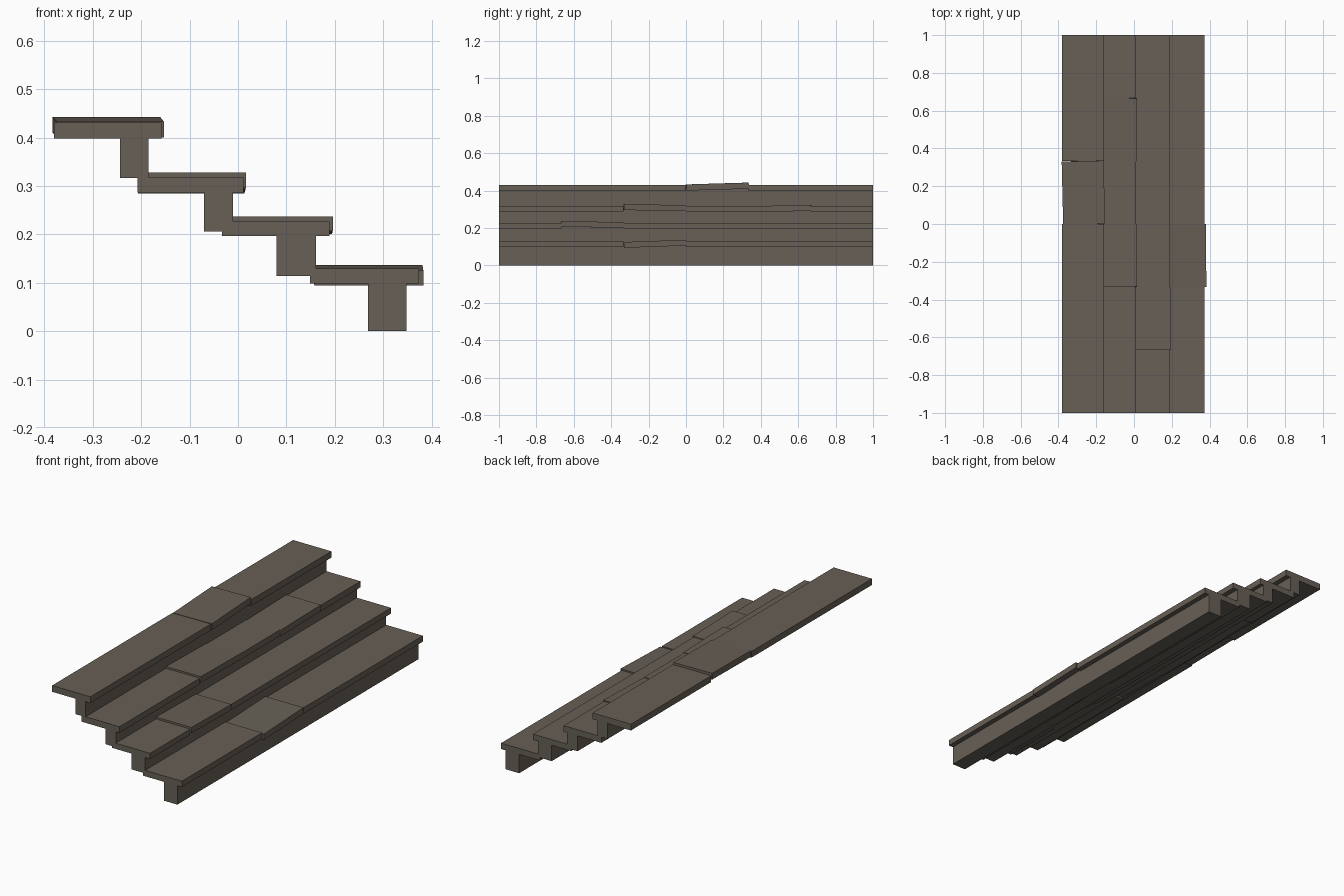
import bpy, bmesh
from mathutils import Matrix, Vector

if "Cube" in bpy.data.objects:
    bpy.data.objects.remove(bpy.data.objects["Cube"])

# Single weathered wood colour
wood = bpy.data.materials.new("weathered_wood")
wood.diffuse_color = (0.135, 0.115, 0.093, 1)
wood.use_nodes = True
wood.node_tree.nodes["Principled BSDF"].inputs["Base Color"].default_value = wood.diffuse_color


def box(name, lo, hi, yaw=0.0, tilt=0.0):
    """Box between two corners, turned about its own centre."""
    lo, hi = Vector(lo), Vector(hi)
    bm = bmesh.new()
    bmesh.ops.create_cube(bm, size=1, matrix=Matrix.Diagonal((*(hi - lo), 1)))
    mesh = bpy.data.meshes.new(name)
    bm.to_mesh(mesh)
    bm.free()
    mesh.materials.append(wood)
    ob = bpy.data.objects.new(name, mesh)
    ob.location = (lo + hi) / 2
    ob.rotation_euler = (tilt, 0, yaw)
    bpy.context.collection.objects.link(ob)
    return ob


# Each step: tread x range, tread z range, riser x range, riser z range
steps = [
    ((-0.380, -0.158), (0.398, 0.431), (-0.244, -0.185), (0.317, 0.410)),
    ((-0.208, 0.011), (0.287, 0.319), (-0.070, -0.010), (0.206, 0.300)),
    ((-0.033, 0.189), (0.197, 0.227), (0.080, 0.161), (0.114, 0.210)),
    ((0.149, 0.374), (0.099, 0.130), (0.269, 0.348), (0.000, 0.115)),
]
# Loose boards: (step, column) -> x shift, z shift, yaw, tilt
loose = {
    (0, 3): (0.001, 0.007, 0.024, 0.030),
    (1, 2): (0.004, 0.006, 0.008, -0.020),
    (1, 4): (0.003, 0.001, -0.008, 0.022),
    (2, 1): (0.006, 0.007, 0.005, -0.018),
    (3, 2): (0.008, 0.001, 0.006, 0.036),
}

COLS = 6
W = 2 / COLS
for r, (tx, tz, rx, rz) in enumerate(steps):
    # Supporting beam under the step
    box(f"riser_beam_{r}", (rx[0], -1, rz[0]), (rx[1], 1, rz[1]))
    # Row of tread boards
    for c in range(COLS):
        dx, dz, yaw, tilt = loose.get((r, c), (0, 0, 0, 0))
        y = -1 + c * W
        box(f"tread_board_{r}_{c}", (tx[0] + dx, y, tz[0] + dz),
            (tx[1] + dx, y + W, tz[1] + dz), yaw, tilt)
